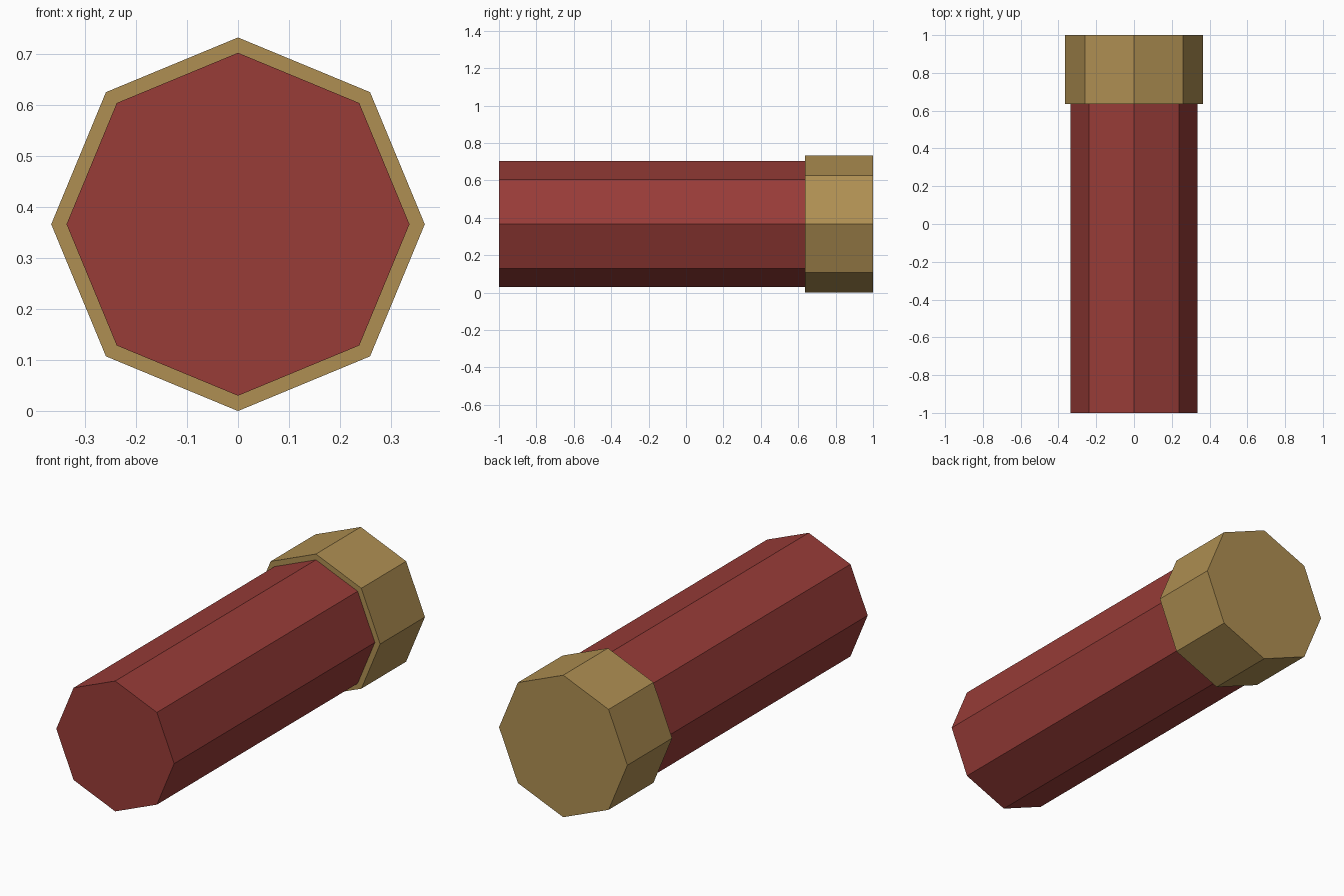
import bpy
import math

if "Cube" in bpy.data.objects:
    bpy.data.objects.remove(bpy.data.objects["Cube"])

SIDES = 8
AXIS_Z = 0.366


def material(name, color):
    mat = bpy.data.materials.new(name)
    mat.diffuse_color = (*color, 1.0)
    mat.use_nodes = True
    mat.node_tree.nodes["Principled BSDF"].inputs["Base Color"].default_value = mat.diffuse_color
    return mat


def octagonal_bar(name, radius, y_front, y_back, mat):
    """Flat-shaded prism lying along y, with corners at top and bottom."""
    bpy.ops.mesh.primitive_cylinder_add(
        vertices=SIDES, radius=radius, depth=y_back - y_front,
        location=(0, (y_front + y_back) / 2, AXIS_Z),
        rotation=(math.pi / 2, 0, 0))
    obj = bpy.context.object
    obj.name = name
    obj.data.materials.append(mat)
    return obj


red = material("dark red", (0.314, 0.045, 0.039))
brass = material("brass", (0.428, 0.275, 0.084))

# Long shell body, seated slightly inside the base cap
octagonal_bar("shell_body", 0.336, -1.0, 0.65, red)
# Wider metal cap closing the back end
octagonal_bar("base_cap", 0.366, 0.635, 1.0, brass)
